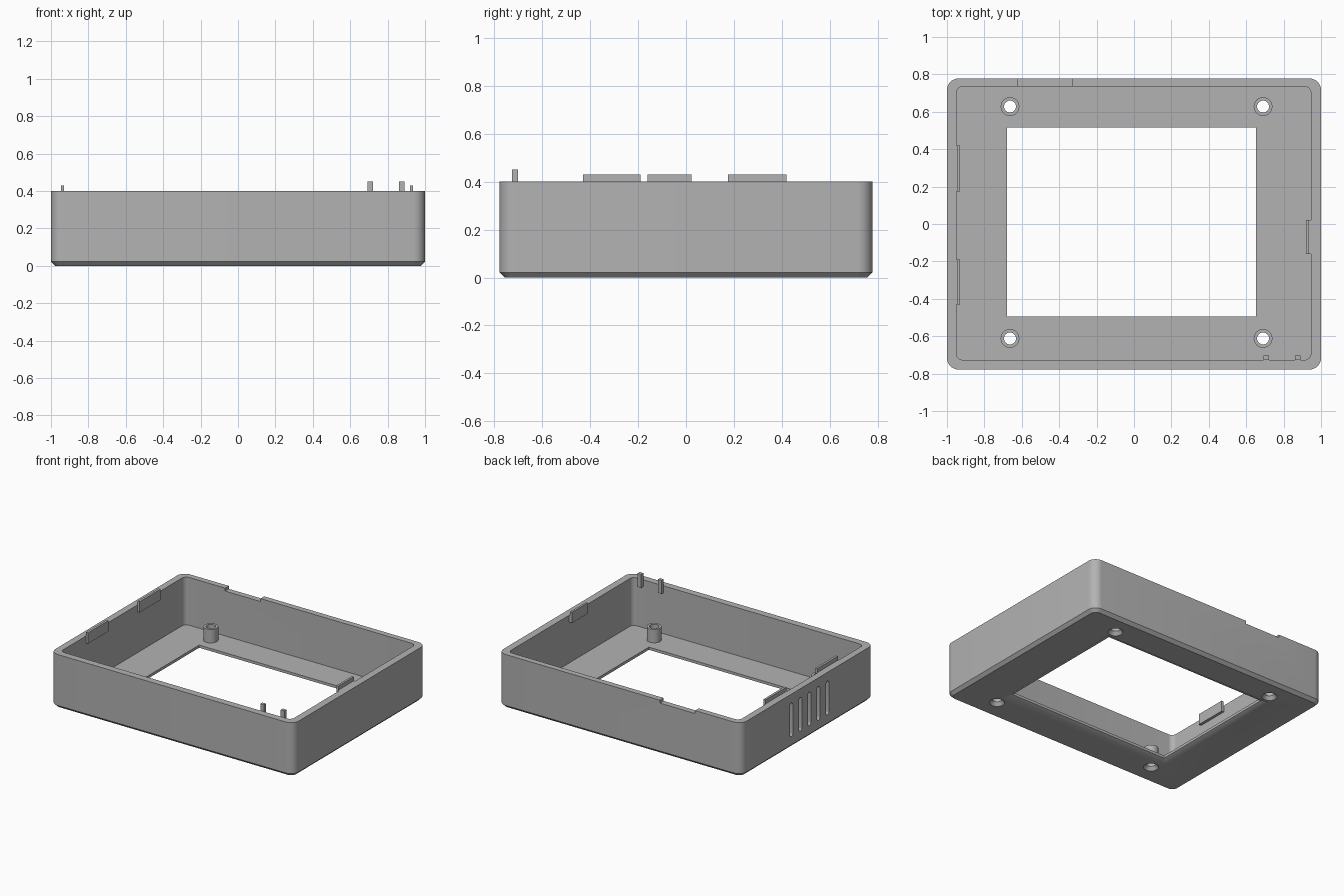
import bpy, bmesh
from math import pi, cos, sin
from mathutils import Matrix

if "Cube" in bpy.data.objects:
    bpy.data.objects.remove(bpy.data.objects["Cube"])

grey = bpy.data.materials.new("plain_grey")
grey.use_nodes = True
COLOUR = (0.45, 0.45, 0.45, 1)
grey.diffuse_color = COLOUR
grey.node_tree.nodes["Principled BSDF"].inputs["Base Color"].default_value = COLOUR

TOP = 0.40      # rim height
FLOOR = 0.045   # floor thickness


def ring(x0, x1, y0, y1, r, z, seg=8):
    """Rounded rectangle outline as a list of points."""
    pts = []
    corners = [(x1 - r, y1 - r), (x0 + r, y1 - r), (x0 + r, y0 + r), (x1 - r, y0 + r)]
    for q, (cx, cy) in enumerate(corners):
        for i in range(seg + 1):
            a = (q + i / seg) * pi / 2
            pts.append((cx + r * cos(a), cy + r * sin(a), z))
    return pts


def circle(x, y, r, z, n=32):
    return [(x + r * cos(2 * pi * i / n), y + r * sin(2 * pi * i / n), z) for i in range(n)]


def loft(name, rings, closed=False, matrix=None):
    """Skin a stack of outlines; cap the ends, or join last to first."""
    bm = bmesh.new()
    loops = [[bm.verts.new(p) for p in pts] for pts in rings]
    pairs = list(zip(loops, loops[1:]))
    if closed:
        pairs.append((loops[-1], loops[0]))
    else:
        bm.faces.new(loops[0][::-1])
        bm.faces.new(loops[-1])
    for a, b in pairs:
        n = len(a)
        for i in range(n):
            j = (i + 1) % n
            bm.faces.new((a[i], a[j], b[j], b[i]))
    if matrix:
        bm.transform(matrix)
    bmesh.ops.recalc_face_normals(bm, faces=bm.faces)
    mesh = bpy.data.meshes.new(name)
    bm.to_mesh(mesh)
    bm.free()
    mesh.materials.append(grey)
    ob = bpy.data.objects.new(name, mesh)
    bpy.context.collection.objects.link(ob)
    return ob


def box(name, x0, x1, y0, y1, z0, z1):
    def outline(z):
        return [(x0, y0, z), (x1, y0, z), (x1, y1, z), (x0, y1, z)]
    return loft(name, [outline(z0), outline(z1)])


def activate(ob):
    bpy.ops.object.select_all(action="DESELECT")
    ob.select_set(True)
    bpy.context.view_layer.objects.active = ob


def cut(target, cutter):
    cutter.hide_render = True
    mod = target.modifiers.new("cut", "BOOLEAN")
    mod.operation = "DIFFERENCE"
    mod.solver = "EXACT"
    mod.object = cutter
    activate(target)
    bpy.ops.object.modifier_apply(modifier=mod.name)
    bpy.data.objects.remove(cutter)


# Open tray with rounded corners and a chamfered bottom edge
inner = (-0.95, 0.946, -0.727, 0.735, 0.035)
shell = loft("case_shell", [
    ring(-0.978, 0.978, -0.756, 0.756, 0.04, 0),
    ring(-1, 1, -0.778, 0.778, 0.062, 0.022),
    ring(-1, 1, -0.778, 0.778, 0.062, TOP),
    ring(*inner, TOP),
    ring(*inner, FLOOR),
])

# Display window, widening towards the underside
def window(grow, z):
    x0, x1, y0, y1 = -0.68 - grow, 0.652 + grow, -0.495 - grow, 0.515 + grow
    return [(x0, y0, z), (x1, y0, z), (x1, y1, z), (x0, y1, z)]

cut(shell, loft("window_cutter", [
    window(0.055, -0.005), window(0, 0.025), window(0, 0.1)]))

# Countersunk screw holes, each with a hollow post above
for side, x in (("right", -0.663), ("left", 0.69)):
    for end, y in (("front", -0.612), ("back", 0.628)):
        cut(shell, loft("screw_cutter", [
            circle(x, y, 0.055, -0.005), circle(x, y, 0.032, 0.025), circle(x, y, 0.032, 0.1)]))
        loft(f"screw_post_{end}_{side}", [
            circle(x, y, 0.05, FLOOR), circle(x, y, 0.05, FLOOR + 0.1),
            circle(x, y, 0.032, FLOOR + 0.1), circle(x, y, 0.032, FLOOR)], closed=True)

# Shallow notch in the back rim
cut(shell, box("notch_cutter", -0.62, -0.33, 0.7, 0.85, TOP - 0.022, 0.5))

# Row of blind upright grooves on the -x wall
for i in range(5):
    y = -0.02 + (i - 2) * 0.106
    place = Matrix.Translation((-1, y, 0.21)) @ Matrix.Rotation(pi / 2, 4, "Y")
    outline = (-0.125, 0.125, -0.017, 0.017, 0.0165)
    cut(shell, loft("groove_cutter", [ring(*outline, -0.05), ring(*outline, 0.025)], matrix=place))

# Snap tabs: a foot joined to the wall and a thin lip above the rim
for name, x0, x1, wall, y0, y1 in (
        ("snap_tab_right_front", -0.947, -0.93, -0.96, -0.43, -0.19),
        ("snap_tab_right_back", -0.947, -0.93, -0.96, 0.175, 0.42),
        ("snap_tab_left", 0.92, 0.936, 0.955, -0.16, 0.022)):
    box(name + "_foot", min(x0, wall), max(x1, wall), y0, y1, 0.35, TOP)
    box(name + "_lip", x0, x1, y0, y1, TOP, 0.43)

# Two small locating pegs on the front wall
for name, x in (("peg_inner", 0.707), ("peg_outer", 0.875)):
    box(name, x - 0.015, x + 0.015, -0.727, -0.702, 0.35, 0.45)

# Smooth rounded corners, keep edges crisp
for ob in bpy.context.collection.objects:
    if ob.type == "MESH" and ob.name.startswith(("case", "screw_post")):
        activate(ob)
        bpy.ops.object.shade_smooth_by_angle(angle=pi / 6)
